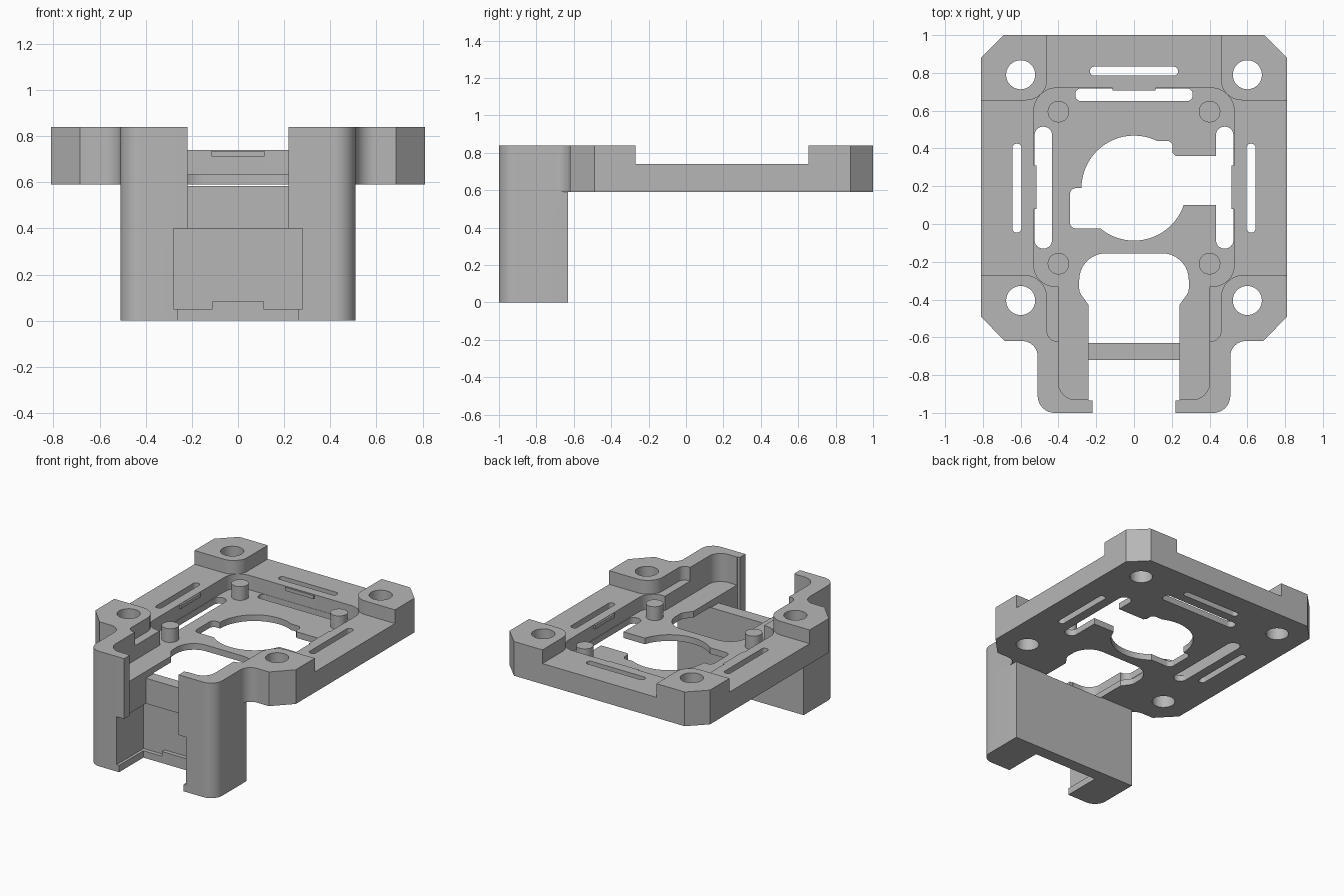
import bpy, bmesh, math
from mathutils import Vector

cube = bpy.data.objects.get("Cube")
if cube:
    bpy.data.objects.remove(cube, do_unlink=True)

grey = bpy.data.materials.new("plain grey")
grey.use_nodes = True
COLOR = (0.47, 0.47, 0.47, 1)
grey.diffuse_color = COLOR
grey.node_tree.nodes["Principled BSDF"].inputs["Base Color"].default_value = COLOR


def rounded(points, steps=8):
    """Turn (x, y, radius) corners into an outline with true fillets."""
    out = []
    for i, p in enumerate(points):
        c = Vector(p[:2])
        r = p[2] if len(p) > 2 else 0
        if not r:
            out.append(c)
            continue
        a = (Vector(points[i - 1][:2]) - c).normalized()
        b = (Vector(points[(i + 1) % len(points)][:2]) - c).normalized()
        half = a.angle(b) / 2
        centre = c + (a + b).normalized() * (r / math.sin(half))
        start = c + a * (r / math.tan(half)) - centre
        end = c + b * (r / math.tan(half)) - centre
        for k in range(steps + 1):
            t = k / steps
            out.append(centre + (start * (1 - t) + end * t).normalized() * r)
    return out


def mirrored(half):
    return half + [(-p[0], *p[1:]) for p in reversed(half)]


def rect(x0, x1, y0, y1, r=0):
    return [(x0, y0, r), (x1, y0, r), (x1, y1, r), (x0, y1, r)]


def circle(x, y, r, n=40):
    return [(x + r * math.cos(math.tau * i / n), y + r * math.sin(math.tau * i / n))
            for i in range(n)]


def prism(name, points, z0, z1):
    bm = bmesh.new()
    face = bm.faces.new([bm.verts.new((p.x, p.y, z0)) for p in rounded(points)])
    new = bmesh.ops.extrude_face_region(bm, geom=[face])["geom"]
    bmesh.ops.translate(bm, vec=(0, 0, z1 - z0),
                        verts=[v for v in new if isinstance(v, bmesh.types.BMVert)])
    bmesh.ops.recalc_face_normals(bm, faces=bm.faces[:])
    mesh = bpy.data.meshes.new(name)
    bm.to_mesh(mesh)
    bm.free()
    mesh.materials.append(grey)
    obj = bpy.data.objects.new(name, mesh)
    bpy.context.collection.objects.link(obj)
    return obj


def activate(obj):
    bpy.ops.object.select_all(action="DESELECT")
    obj.select_set(True)
    bpy.context.view_layer.objects.active = obj


def combine(target, points, z0, z1, operation="DIFFERENCE"):
    tool = prism("helper", points, z0, z1)
    tool.hide_render = True
    activate(target)
    mod = target.modifiers.new("bool", "BOOLEAN")
    mod.operation = operation
    mod.solver = "EXACT"
    mod.object = tool
    bpy.ops.object.modifier_apply(modifier=mod.name)
    bpy.data.objects.remove(tool, do_unlink=True)


BOTTOM, FLOOR, RAIL, TOP = 0.59, 0.635, 0.74, 0.84

# Frame plate with chamfered corners, joined to the hanging front housing
frame = prism("mounting_frame", mirrored([
    (0.51, -1, 0.09), (0.51, -0.62, 0.08), (0.685, -0.62),
    (0.81, -0.49), (0.81, 0.88), (0.69, 1)]), BOTTOM, TOP)
combine(frame, mirrored([(0.51, -1, 0.09), (0.51, -0.63)]), 0, 0.61, "UNION")

# Lowered rails between the corner pads
combine(frame, mirrored([
    (0.40, -0.62), (0.46, -0.62, 0.05), (0.46, -0.27, 0.12), (1, -0.27),
    (1, 0.655), (0.46, 0.655, 0.11), (0.46, 1.2)]), RAIL, 1)

# Central recess running forward into the housing
combine(frame, mirrored([
    (0.40, -0.93, 0.09), (0.40, -0.33), (0.53, -0.33, 0.11),
    (0.53, 0.72, 0.12)]), FLOOR, 1)

# Front keyhole opening and the channel below it
lip = [(0.22, -1.1), (0.22, -0.935), (0.24, -0.935)]
combine(frame, mirrored(lip + [
    (0.24, -0.43), (0.29, -0.36, 0.06), (0.29, -0.155, 0.14)]), 0.585, 1)
combine(frame, mirrored(lip + [(0.24, -0.72)]), -0.1, 0.7)

# Connector pocket and its bottom entry
combine(frame, rect(-0.28, 0.28, -1.1, -0.69), 0.05, 0.40)
combine(frame, rect(-0.26, 0.26, -1.1, -0.72), -0.1, 0.1)

# Large lens opening with its notches
combine(frame, circle(0, 0.19, 0.278, 64), 0.5, 0.7)
combine(frame, rect(-0.34, 0, -0.025, 0.19, 0.035), 0.5, 0.7)
combine(frame, rect(0, 0.47, 0.10, 0.36), 0.5, 0.7)
combine(frame, rect(0, 0.205, 0.2, 0.44, 0.03), 0.5, 0.7)

# Rear slots
combine(frame, rect(-0.31, 0.31, 0.65, 0.718, 0.03), 0.5, 0.7)
combine(frame, rect(-0.233, 0.233, 0.785, 0.833, 0.022), 0.5, 1)

# Side slots and screw holes
for side in (-1, 1):
    x = side * 0.48
    combine(frame, rect(x - 0.046, x + 0.046, -0.13, 0.515, 0.044), 0.5, 0.7)
    x = side * 0.62
    combine(frame, rect(x - 0.024, x + 0.024, -0.045, 0.425, 0.022), 0.5, 1)
    for y in (0.79, -0.405):
        combine(frame, circle(side * 0.6, y, 0.077), 0.5, 1)

parts = [frame]

# Locating posts and side snap ridges
for side, label in ((-1, "right"), (1, "left")):
    for y, end in ((0.595, "rear"), (-0.21, "front")):
        parts.append(prism(f"{end}_{label}_post", circle(side * 0.4, y, 0.057),
                           FLOOR - 0.01, 0.735))
    x = side * 0.525
    parts.append(prism(f"{label}_snap_ridge", rect(x - 0.008, x + 0.008, 0.08, 0.31),
                       0.712, 0.737))
parts.append(prism("rear_snap_ridge", rect(-0.115, 0.115, 0.708, 0.725), 0.712, 0.737))

# Small locating tab at the base of the pocket
parts.append(prism("pocket_tab", rect(-0.11, 0.11, -0.72, -0.68), 0.04, 0.085))

for part in parts:
    activate(part)
    bpy.ops.object.shade_smooth_by_angle(angle=math.radians(30))
